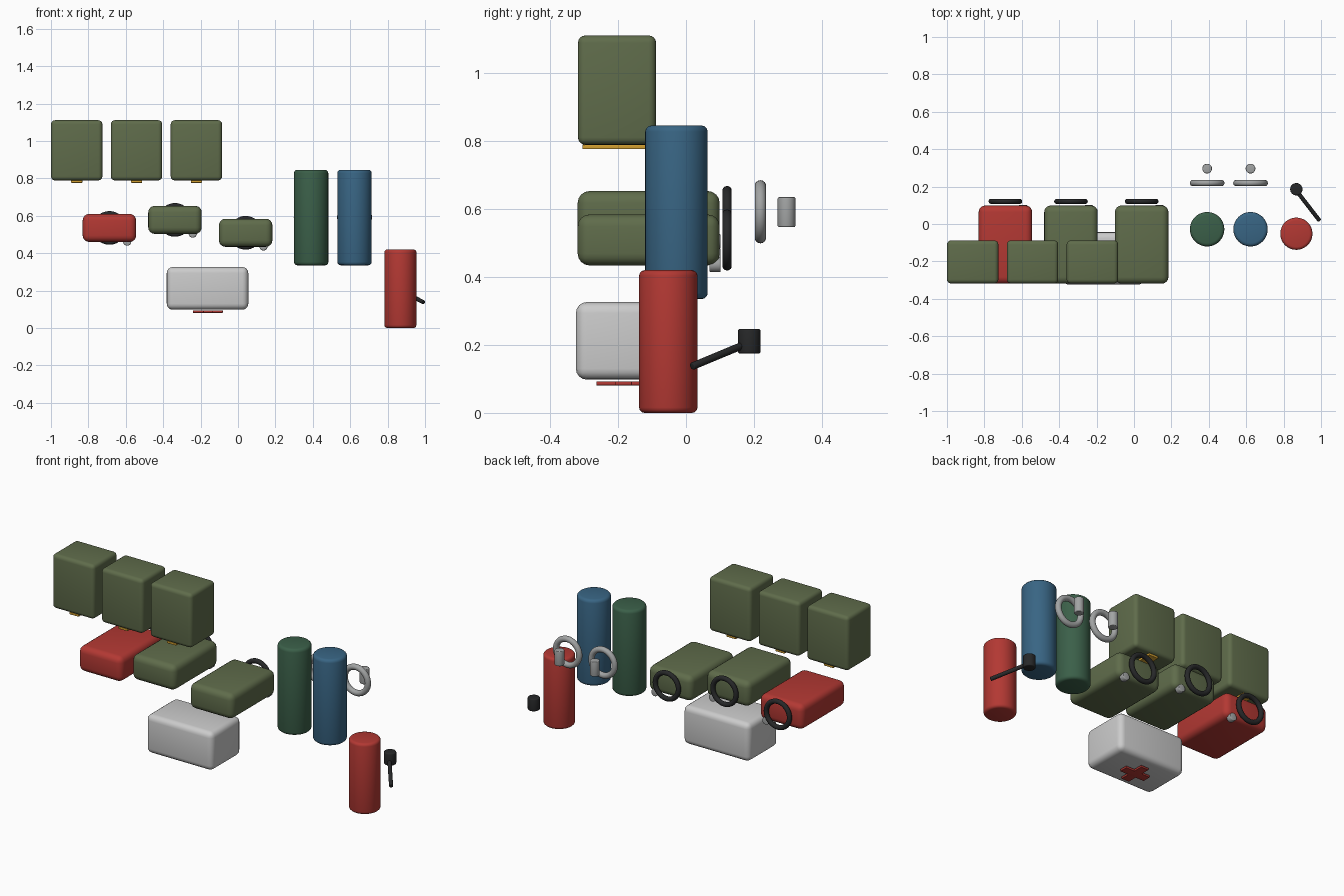
import bpy, bmesh, math
from mathutils import Vector

if "Cube" in bpy.data.objects:
    bpy.data.objects.remove(bpy.data.objects["Cube"])


def material(name, rgb):
    m = bpy.data.materials.new(name)
    m.diffuse_color = (*rgb, 1)
    m.use_nodes = True
    m.node_tree.nodes["Principled BSDF"].inputs["Base Color"].default_value = m.diffuse_color
    return m


OLIVE = material("olive", (0.115, 0.15, 0.07))
RED = material("red", (0.45, 0.04, 0.033))
GREEN = material("green", (0.043, 0.115, 0.066))
BLUE = material("blue", (0.04, 0.13, 0.23))
WHITE = material("white", (0.62, 0.65, 0.64))
DARK = material("dark", (0.02, 0.021, 0.022))
STEEL = material("steel", (0.36, 0.37, 0.37))
BRASS = material("brass", (0.65, 0.35, 0.03))


def finish(name, mat, bevel=0, segments=4):
    """Bevel the sharp edges of the active primitive, smooth and colour it."""
    ob = bpy.context.object
    ob.name = name
    ob.data.materials.append(mat)
    if bevel:
        bm = bmesh.new()
        bm.from_mesh(ob.data)
        sharp = [e for e in bm.edges if e.calc_face_angle(0) > math.radians(50)]
        bmesh.ops.bevel(bm, geom=sharp, offset=bevel, segments=segments,
                        profile=0.5, affect='EDGES', clamp_overlap=True)
        bm.to_mesh(ob.data)
        bm.free()
    bpy.ops.object.shade_smooth_by_angle(angle=math.radians(35))
    return ob


def box(name, center, size, mat, bevel=0):
    bpy.ops.mesh.primitive_cube_add(size=1, location=center)
    ob = bpy.context.object
    ob.scale = size
    bpy.ops.object.transform_apply(location=False, rotation=False, scale=True)
    return finish(name, mat, bevel)


def rod(name, a, b, radius, mat, bevel=0, sides=48):
    a, b = Vector(a), Vector(b)
    bpy.ops.mesh.primitive_cylinder_add(
        vertices=sides, radius=radius, depth=(b - a).length, location=(a + b) / 2,
        rotation=(b - a).to_track_quat('Z', 'Y').to_euler())
    return finish(name, mat, bevel, 3)


def ring(name, center, major, minor, mat):
    bpy.ops.mesh.primitive_torus_add(
        location=center, rotation=(math.pi / 2, 0, 0), major_radius=major,
        minor_radius=minor, major_segments=40, minor_segments=14)
    return finish(name, mat)


# Tall storage boxes with brass strips underneath
for i, x in enumerate((-0.8625, -0.5425, -0.2225), 1):
    box(f"storage_box_{i}", (x, -0.203, 0.95), (0.275, 0.23, 0.322), OLIVE, 0.022)
    box(f"brass_strip_{i}", (x, -0.205, 0.783), (0.06, 0.2, 0.013), BRASS, 0.002)

# Fuel cans with a ring handle and a cap at the back
for i, (x, z, mat) in enumerate(((-0.6875, 0.535, RED), (-0.337, 0.578, OLIVE),
                                 (0.041, 0.509, OLIVE)), 1):
    box(f"fuel_can_{i}", (x, -0.11, z), (0.286, 0.418, 0.15), mat, 0.035)
    ring(f"can_handle_{i}", (x, 0.121, z), 0.076, 0.014, DARK)
    rod(f"can_cap_{i}", (x + 0.095, 0.069, z - 0.073),
        (x + 0.095, 0.102, z - 0.073), 0.022, STEEL, 0.004, 32)

# First aid case with a cross underneath
box("first_aid_case", (-0.163, -0.184, 0.212), (0.436, 0.28, 0.228), WHITE, 0.032)
box("cross_bar_long", (-0.161, -0.184, 0.087), (0.16, 0.05, 0.012), RED, 0.002)
box("cross_bar_short", (-0.161, -0.184, 0.087), (0.05, 0.16, 0.012), RED, 0.002)

# Gas bottles with a valve ring and stem behind
for label, x, mat in (("green", 0.391, GREEN), ("blue", 0.623, BLUE)):
    rod(f"gas_bottle_{label}", (x, -0.028, 0.335), (x, -0.028, 0.846), 0.092, mat, 0.018)
    ring(f"valve_ring_{label}", (x, 0.219, 0.592), 0.076, 0.017, STEEL)
    rod(f"valve_stem_{label}", (x, 0.296, 0.547), (x, 0.296, 0.635), 0.026, STEEL, 0.004, 32)

# Fire extinguisher with its head and hose
rod("extinguisher_body", (0.868, -0.052, 0), (0.868, -0.052, 0.42), 0.086, RED, 0.016)
rod("extinguisher_head", (0.868, 0.186, 0.175), (0.868, 0.186, 0.247), 0.033, DARK, 0.005, 32)
rod("extinguisher_hose", (0.992, 0.018, 0.137), (0.873, 0.172, 0.201), 0.011, DARK, 0.003, 24)
